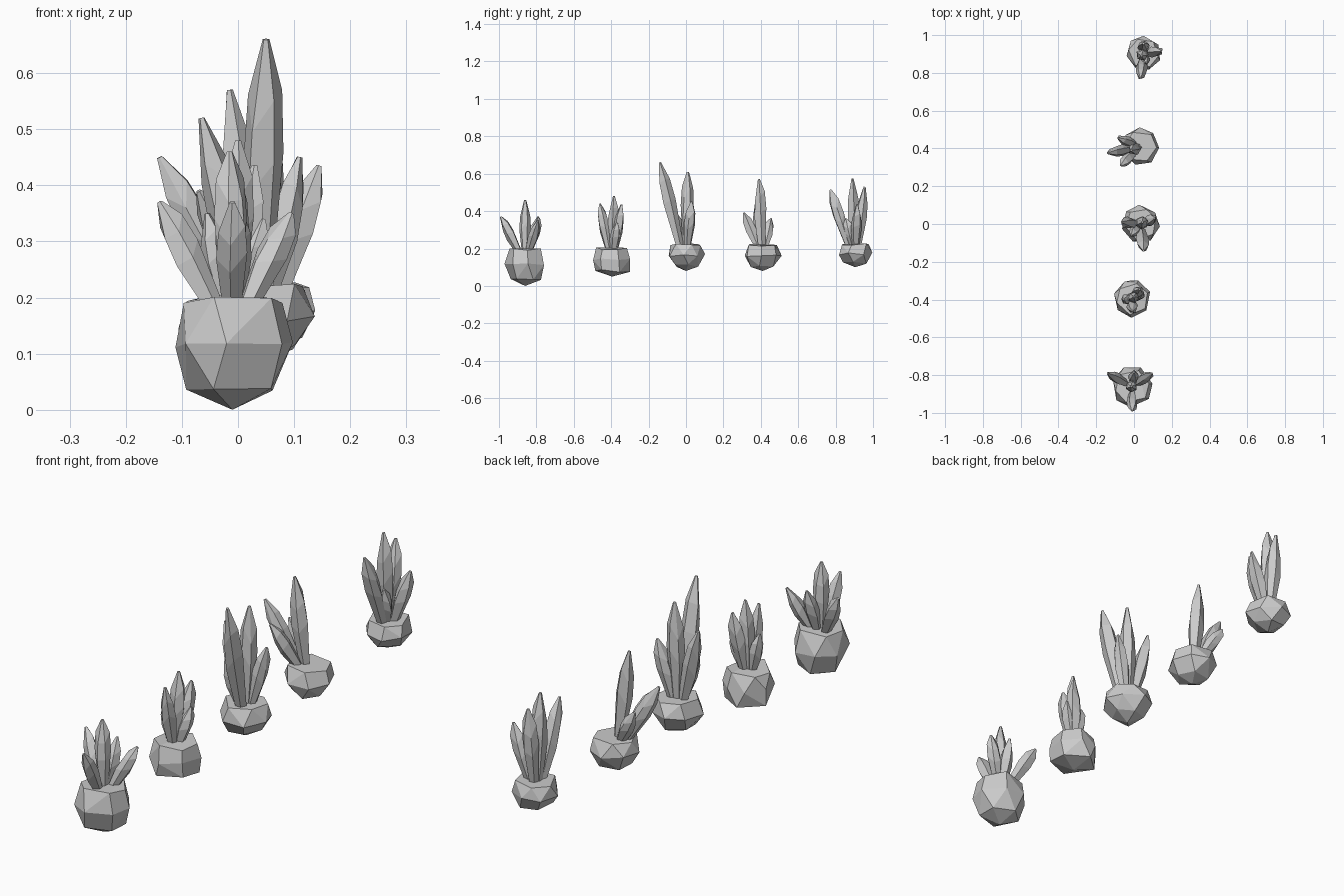
import bpy, bmesh, math, random
from mathutils import Vector

if "Cube" in bpy.data.objects:
    bpy.data.objects.remove(bpy.data.objects["Cube"])

random.seed(4)


def finish(bm, name):
    bmesh.ops.recalc_face_normals(bm, faces=bm.faces)
    me = bpy.data.meshes.new(name)
    bm.to_mesh(me)
    bm.free()
    bpy.context.collection.objects.link(bpy.data.objects.new(name, me))


def rock(name, cx, cy, low, top, radius, foot):
    """Faceted boulder: hull of three irregular rings and a low point."""
    bm = bmesh.new()
    for t, k, n in ((1, .84, 6), (.6, 1, 7), (.2, foot, 5)):
        spin = random.random()
        for i in range(n):
            a = 2 * math.pi * (i + spin + random.uniform(-.12, .12)) / n
            r = radius * k * random.uniform(.97, 1.03)
            z = low + t * (top - low) + random.uniform(-.007, .007)
            bm.verts.new((cx + r * math.cos(a), cy + r * math.sin(a), z))
    bm.verts.new((cx, cy, low))
    res = bmesh.ops.convex_hull(bm, input=bm.verts)
    junk = [g for g in res["geom_interior"] if isinstance(g, bmesh.types.BMVert)]
    bmesh.ops.delete(bm, geom=junk, context='VERTS')
    bmesh.ops.dissolve_limit(bm, angle_limit=math.radians(12), verts=bm.verts, edges=bm.edges)
    finish(bm, name)


def crystal(name, base, tip, n):
    """Spear: narrow foot, widest past the middle, small slanted tip."""
    base, tip = Vector(base), Vector(tip)
    axis = (tip - base).normalized()
    u = axis.orthogonal().normalized()
    v = axis.cross(u)
    r = .023 + .03 * (tip - base).length
    spin = random.uniform(0, 6)
    bm = bmesh.new()
    loops = []
    for t, k in ((0, .55), (.5, 1), (.74, .86), (1, .17)):
        loop = []
        for i in range(n):
            a = spin + 2 * math.pi * i / n
            slip = .09 * math.sin(2 * i + spin) if 0 < t < 1 else 0
            p = base.lerp(tip, t + slip)
            loop.append(bm.verts.new(p + r * k * (u * math.cos(a) + v * math.sin(a))))
        loops.append(loop)
    for lo, hi in zip(loops, loops[1:]):
        for i in range(n):
            j = (i + 1) % n
            bm.faces.new((lo[i], lo[j], hi[j], hi[i]))
    bm.faces.new(loops[0])
    bm.faces.new(loops[-1])
    finish(bm, name)


def cluster(k, cx, cy, low, top, radius, foot, tips):
    """A rock with crystals fanning out of its top towards their tips."""
    rock(f"rock_{k}", cx, cy, low, top, radius, foot)
    for m, (x, y, z) in enumerate(tips):
        base = (cx + .22 * (x - cx), cy + .22 * (y - cy), top - .02)
        crystal(f"crystal_{k}_{m + 1}", base, (x, y, z), 5 + m % 2)


# Five clusters in a row from front to back
cluster(1, -.01, -.86, 0, .195, .108, .78,
        [(-.01, -.99, .37), (-.015, -.86, .46), (-.14, -.79, .37),
         (.095, -.79, .35), (0, -.785, .365)])
cluster(2, -.01, -.395, .05, .2, .1, .95,
        [(0, -.385, .48), (-.01, -.46, .44), (.03, -.345, .435),
         (-.055, -.4, .35), (.045, -.37, .34)])
cluster(3, .035, 0, .08, .22, .1, .68,
        [(.05, -.14, .66), (.045, .01, .61), (-.065, .01, .52),
         (.11, .03, .45), (-.015, -.06, .4)])
cluster(4, .035, .41, .08, .22, .1, .65,
        [(-.015, .39, .57), (-.14, .375, .45), (-.07, .31, .39), (-.085, .455, .36)])
cluster(5, .05, .905, .1, .22, .093, .7,
        [(.04, .89, .575), (.035, .772, .515), (.145, .915, .435),
         (.05, .955, .53), (.065, .855, .36)])
